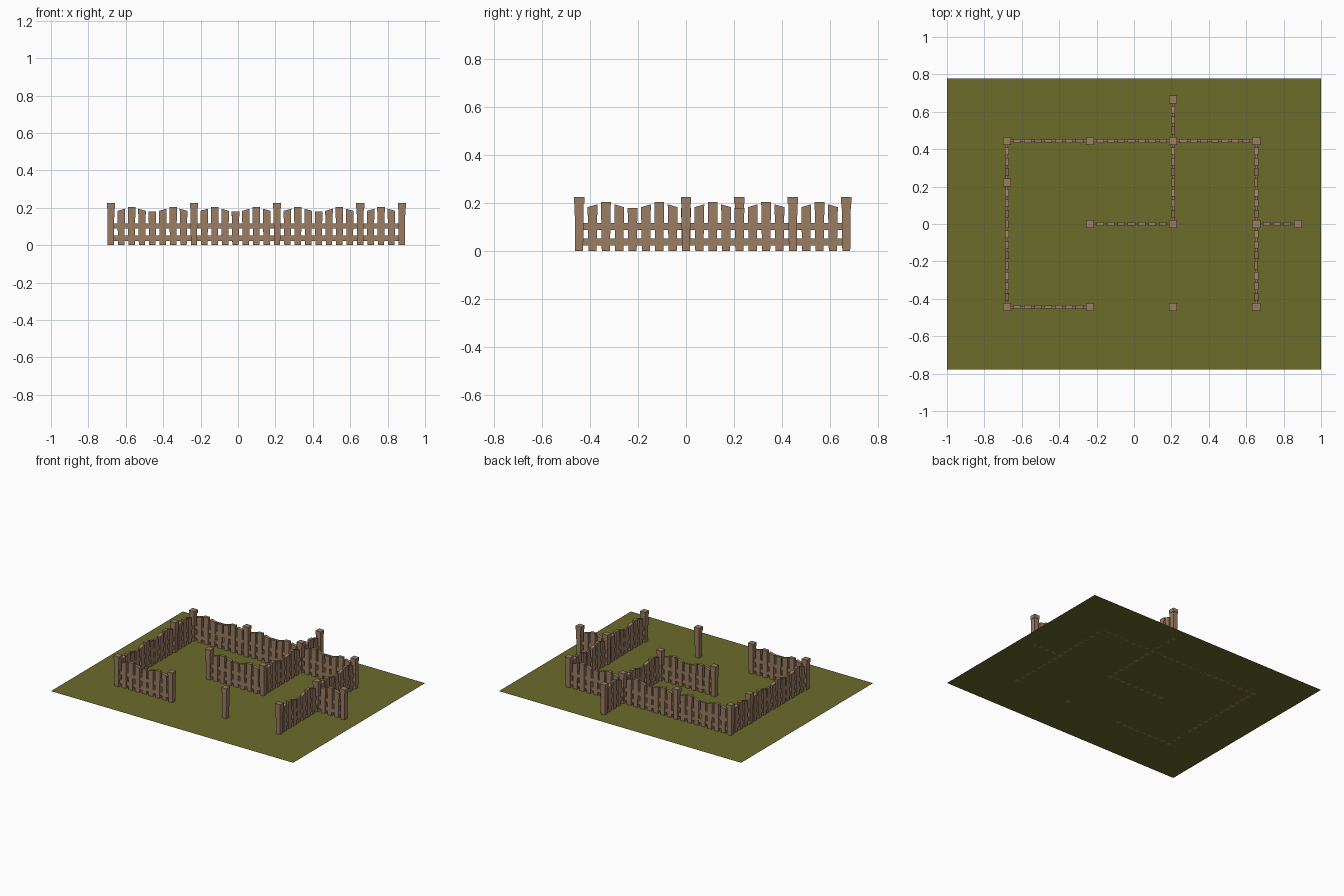
import bpy, bmesh
from mathutils import Vector

if "Cube" in bpy.data.objects:
    bpy.data.objects.remove(bpy.data.objects["Cube"])


def material(name, rgb):
    m = bpy.data.materials.new(name)
    m.diffuse_color = (*rgb, 1)
    m.use_nodes = True
    m.node_tree.nodes["Principled BSDF"].inputs["Base Color"].default_value = m.diffuse_color
    return m


WOOD = material("weathered_wood", (0.33, 0.205, 0.125))
GRASS = material("olive_grass", (0.15, 0.15, 0.024))
H = 0.2222            # half panel length
X0, X1, X2, X3 = -0.68, -0.2355, 0.209, 0.6535
Y = 2 * H


def finish(bm, name, mat):
    bmesh.ops.recalc_face_normals(bm, faces=bm.faces)
    me = bpy.data.meshes.new(name)
    bm.to_mesh(me)
    bm.free()
    me.materials.append(mat)
    ob = bpy.data.objects.new(name, me)
    bpy.context.collection.objects.link(ob)
    return ob


def slab(bm, origin, along, outline, thick):
    """Extrude an outline in the (along, z) plane to both sides."""
    side = Vector((-along.y, along.x, 0)) * thick / 2
    rings = []
    for s in (-1, 1):
        rings.append([bm.verts.new(origin + along * u + Vector((0, 0, z)) + side * s)
                      for u, z in outline])
    a, b = rings
    bm.faces.new(a)
    bm.faces.new(b[::-1])
    n = len(a)
    for i in range(n):
        bm.faces.new((a[i], b[i], b[(i + 1) % n], a[(i + 1) % n]))


def frustum(bm, x, y, z0, z1, w0, w1):
    lo, hi = [[bm.verts.new((x + i * w / 2, y + j * w / 2, z))
               for i, j in ((-1, -1), (1, -1), (1, 1), (-1, 1))]
              for z, w in ((z0, w0), (z1, w1))]
    bm.faces.new(lo)
    bm.faces.new(hi)
    for i in range(4):
        k = (i + 1) % 4
        bm.faces.new((lo[i], lo[k], hi[k], hi[i]))


def fence(name, start, end, posts):
    """Run of wave-topped pickets on two rails; no picket where a post stands."""
    p, q = Vector((*start, 0)), Vector((*end, 0))
    length = (q - p).length
    d = (q - p) / length
    bm = bmesh.new()
    for z0, z1 in ((0.023, 0.052), (0.088, 0.117)):
        slab(bm, p, d, [(0, z0), (length, z0), (length, z1), (0, z1)], 0.013)
    # top heights at left and right edge, and thickness, over one wave
    wave = ((0.18, 0.18, 0.016), (0.183, 0.195, 0.022),
            (0.204, 0.204, 0.022), (0.195, 0.183, 0.022))
    for i in range(1, round(length / H * 4)):
        c = p + d * i * H / 4
        if any((c - Vector((*o, 0))).length < 0.02 for o in posts):
            continue
        l, r, t = wave[i % 4]
        slab(bm, c, d, [(-0.017, 0), (0.017, 0), (0.0205, r), (-0.0205, l)], t)
    finish(bm, name, WOOD)


# grass plane
bm = bmesh.new()
bm.faces.new([bm.verts.new(v) for v in
              ((-1, -0.778, 0), (1, -0.778, 0), (1, 0.778, 0), (-1, 0.778, 0))])
finish(bm, "grass", GRASS)

# posts with slightly wider heads
posts = [(X0, Y), (X1, Y), (X2, Y), (X3, Y), (X0, H), (X0, -Y), (X1, -Y), (X2, -Y),
         (X3, -Y), (X1, 0), (X2, 0), (X3, 0), (X3 + H, 0), (X2, 3 * H)]
for n, (x, y) in enumerate(posts):
    bm = bmesh.new()
    frustum(bm, x, y, 0, 0.199, 0.033, 0.038)
    frustum(bm, x, y, 0.199, 0.226, 0.043, 0.043)
    finish(bm, f"post_{n + 1}", WOOD)

# fence runs
fence("back_fence", (X0, Y), (X3, Y), posts)
fence("left_fence", (X0, -Y), (X0, Y), posts)
fence("front_fence", (X0, -Y), (X1, -Y), posts)
fence("right_fence", (X3, -Y), (X3, Y), posts)
fence("inner_fence", (X1, 0), (X2, 0), posts)
fence("cross_fence", (X2, 0), (X2, 3 * H), posts)
fence("side_fence", (X3, 0), (X3 + H, 0), posts)
